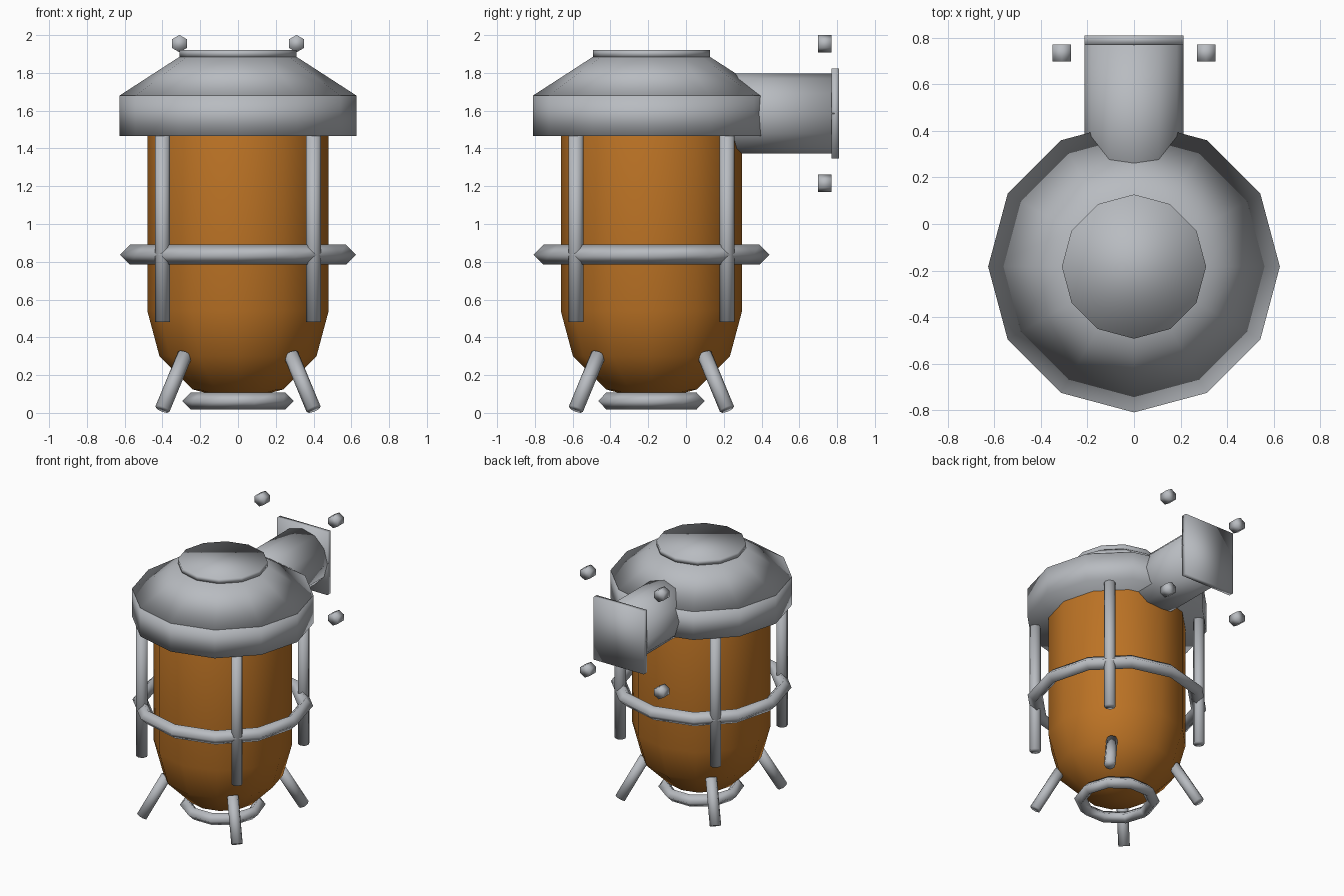
import bpy, bmesh
from math import pi, sin, cos
from mathutils import Vector

if "Cube" in bpy.data.objects:
    bpy.data.objects.remove(bpy.data.objects["Cube"])

AX = -0.183     # y of the lamp's vertical axis
PIPE_Z = 1.585  # height of the wall pipe


def material(name, rgb):
    m = bpy.data.materials.new(name)
    m.diffuse_color = (*rgb, 1)
    m.use_nodes = True
    m.node_tree.nodes["Principled BSDF"].inputs["Base Color"].default_value = m.diffuse_color
    return m


METAL = material("grey_metal", (0.48, 0.50, 0.53))
AMBER = material("amber_glass", (0.50, 0.17, 0.018))


def finish(name):
    """Name the new object, bake its scale, shade it smooth and make it metal."""
    ob = bpy.context.object
    ob.name = name
    ob.data.name = name
    bpy.ops.object.transform_apply(location=False, rotation=True, scale=True)
    bpy.ops.object.shade_smooth()
    ob.data.materials.append(METAL)


def rod(name, a, b, r, sides, r2=None):
    """Cylinder or cone frustum from point a to point b."""
    a, b = Vector(a), Vector(b)
    d = b - a
    bpy.ops.mesh.primitive_cone_add(vertices=sides, radius1=r, radius2=r if r2 is None else r2,
                                    depth=d.length, location=(a + b) / 2)
    if d.xy.length > 1e-6:
        bpy.context.object.rotation_euler = d.to_track_quat('Z', 'Y').to_euler()
    finish(name)


def ring(name, z, major, minor, sides):
    bpy.ops.mesh.primitive_torus_add(major_segments=sides, minor_segments=4, major_radius=major,
                                     minor_radius=minor, location=(0, AX, z))
    finish(name)


# Amber glass: capsule turned from a profile
R, LOW, HIGH = 0.48, 0.54, 1.46
profile = [(R * sin(i * pi / 6), LOW - R * cos(i * pi / 6)) for i in range(4)]
profile += [(R * sin(i * pi / 6), HIGH + 0.40 * cos(i * pi / 6)) for i in (3, 2, 1, 0)]
bm = bmesh.new()
verts = [bm.verts.new((x, 0, z)) for x, z in profile]
edges = [bm.edges.new(p) for p in zip(verts, verts[1:])]
bmesh.ops.spin(bm, geom=verts + edges, cent=(0, 0, 0), axis=(0, 0, 1),
               angle=2 * pi, steps=12, use_duplicate=False)
bmesh.ops.remove_doubles(bm, verts=bm.verts, dist=1e-4)
bmesh.ops.recalc_face_normals(bm, faces=bm.faces)
for f in bm.faces:
    f.smooth = True
mesh = bpy.data.meshes.new("glass")
bm.to_mesh(mesh)
bm.free()
glass = bpy.data.objects.new("glass", mesh)
glass.location.y = AX
bpy.context.collection.objects.link(glass)
mesh.materials.append(AMBER)

# Lid: skirt, sloping roof and top disc
rod("lid_skirt", (0, AX, 1.465), (0, AX, 1.68), 0.627, 12)
rod("lid_roof", (0, AX, 1.68), (0, AX, 1.885), 0.627, 12, r2=0.31)
rod("lid_top", (0, AX, 1.885), (0, AX, 1.92), 0.31, 12)

# Cage rings
ring("cage_ring", 0.8375, 0.572, 0.053, 12)
ring("base_ring", 0.063, 0.25, 0.046, 10)

# Cage bars and splayed feet on the four diagonals
for sx, side in ((-1, "left"), (1, "right")):
    for sy, end in ((-1, "front"), (1, "back")):
        x, y = 0.4 * sx, AX + 0.4 * sy
        rod(f"cage_bar_{end}_{side}", (x, y, 0.48), (x, y, 1.475), 0.04, 8)
        rod(f"foot_{end}_{side}", (x, y, 0.02), (0.28 * sx, AX + 0.28 * sy, 0.31), 0.04, 8)

# Wall pipe and mounting plate
rod("wall_pipe", (0, 0.1, PIPE_Z), (0, 0.785, PIPE_Z), 0.213, 12)
bpy.ops.mesh.primitive_cube_add(size=1, location=(0, 0.79, PIPE_Z))
bpy.context.object.scale = (0.425, 0.04, 0.475)
finish("wall_plate")

# Hex bolts around the plate
for sx, side in ((-1, "left"), (1, "right")):
    for sz, level in ((-1, "lower"), (1, "upper")):
        bpy.ops.mesh.primitive_cylinder_add(vertices=6, radius=0.046, depth=0.073,
                                            location=(0.31 * sx, 0.735, PIPE_Z + 0.37 * sz),
                                            rotation=(pi / 2, 0, 0))
        finish(f"bolt_{level}_{side}")
